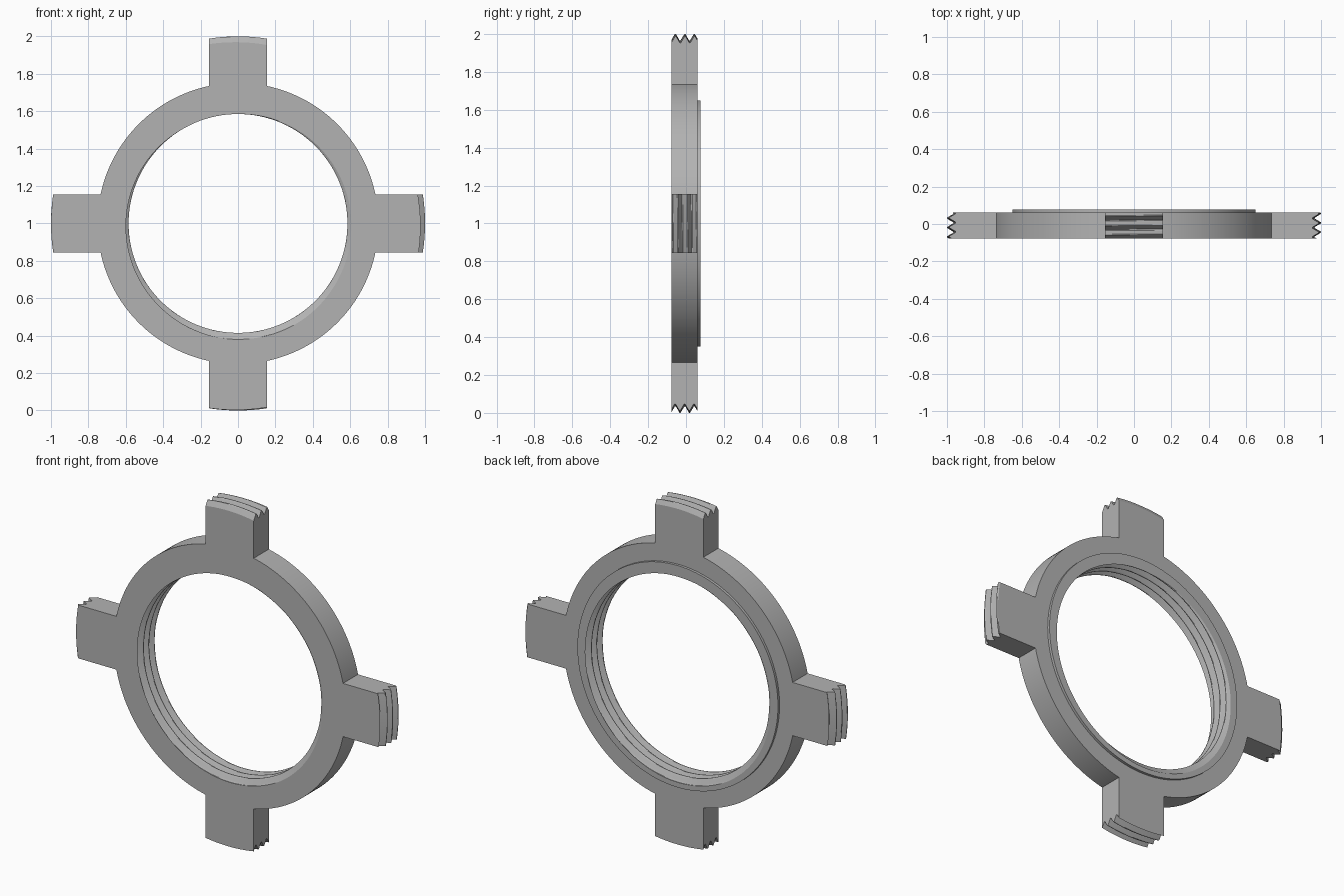
import bpy, bmesh, math

if "Cube" in bpy.data.objects:
    bpy.data.objects.remove(bpy.data.objects["Cube"])

FRONT, BACK, LIP = -0.077, 0.062, 0.077   # depth positions along y
CZ, R_OUT, R_LIP = 1.0, 0.751, 0.65
PITCH, HALF_W = 0.05, 0.156

metal = bpy.data.materials.new("grey_metal")
metal.diffuse_color = (0.45, 0.45, 0.45, 1)
metal.use_nodes = True
metal.node_tree.nodes["Principled BSDF"].inputs["Base Color"].default_value = metal.diffuse_color


def thread(theta, y, start):
    """Height 0..1 of a helical V thread; theta runs clockwise from the top."""
    p = (y - FRONT) / PITCH - (theta - math.radians(start)) / math.tau
    tri = abs(2 * (p - math.floor(p)) - 1)
    return min(1, max(0, (tri - 0.5) * 1.25 + 0.5))


def finish(name, bm):
    bmesh.ops.recalc_face_normals(bm, faces=bm.faces)
    mesh = bpy.data.meshes.new(name)
    bm.to_mesh(mesh)
    bm.free()
    mesh.materials.append(metal)
    ob = bpy.data.objects.new(name, mesh)
    bpy.context.collection.objects.link(ob)
    bpy.context.view_layer.objects.active = ob
    ob.select_set(True)
    bpy.ops.object.shade_smooth_by_angle(angle=math.radians(25))
    ob.select_set(False)


def threaded_ring(segs=160, rows=48):
    """Ring with a raised back lip and a threaded bore, one closed section per angle."""
    bm = bmesh.new()
    loops = []
    for i in range(segs):
        t = math.tau * i / segs
        section = [(R_OUT, FRONT), (R_OUT, BACK), (R_LIP, BACK), (R_LIP, LIP)]
        for k in range(rows + 1):
            y = LIP + (FRONT - LIP) * k / rows
            section.append((0.585 + 0.035 * thread(t, y, 165), y))
        loops.append([bm.verts.new((r * math.sin(t), y, CZ + r * math.cos(t)))
                      for r, y in section])
    n = len(loops[0])
    for i in range(segs):
        a, b = loops[i], loops[(i + 1) % segs]
        for k in range(n):
            m = (k + 1) % n
            bm.faces.new((a[k], a[m], b[m], b[k]))
    finish("threaded_ring", bm)


def tab(name, turn, cols=16, rows=48):
    """Straight-sided lug whose curved end carries the outer thread."""
    bm = bmesh.new()
    c, s = math.cos(turn), math.sin(turn)

    def vert(x, y, r):
        h = math.sqrt(r * r - x * x)
        return bm.verts.new((x * c + h * s, y, CZ + h * c - x * s))

    loops = []
    for i in range(cols + 1):
        x = HALF_W * (2 * i / cols - 1)
        t = turn + math.asin(x / 0.985)
        loop = [vert(x, FRONT, R_OUT - 0.001)]
        for k in range(rows + 1):
            y = FRONT + (BACK - FRONT) * k / rows
            loop.append(vert(x, y, 0.966 + 0.034 * thread(t, y, 210)))
        loop.append(vert(x, BACK, R_OUT - 0.001))
        loops.append(loop)
    n = len(loops[0])
    for a, b in zip(loops, loops[1:]):
        for k in range(n):
            m = (k + 1) % n
            bm.faces.new((a[k], a[m], b[m], b[k]))
    # flat sides
    bm.faces.new(loops[0])
    bm.faces.new(loops[-1])
    finish(name, bm)


threaded_ring()
for i, side in enumerate(("top", "right", "bottom", "left")):
    tab(side + "_tab", i * math.pi / 2)
